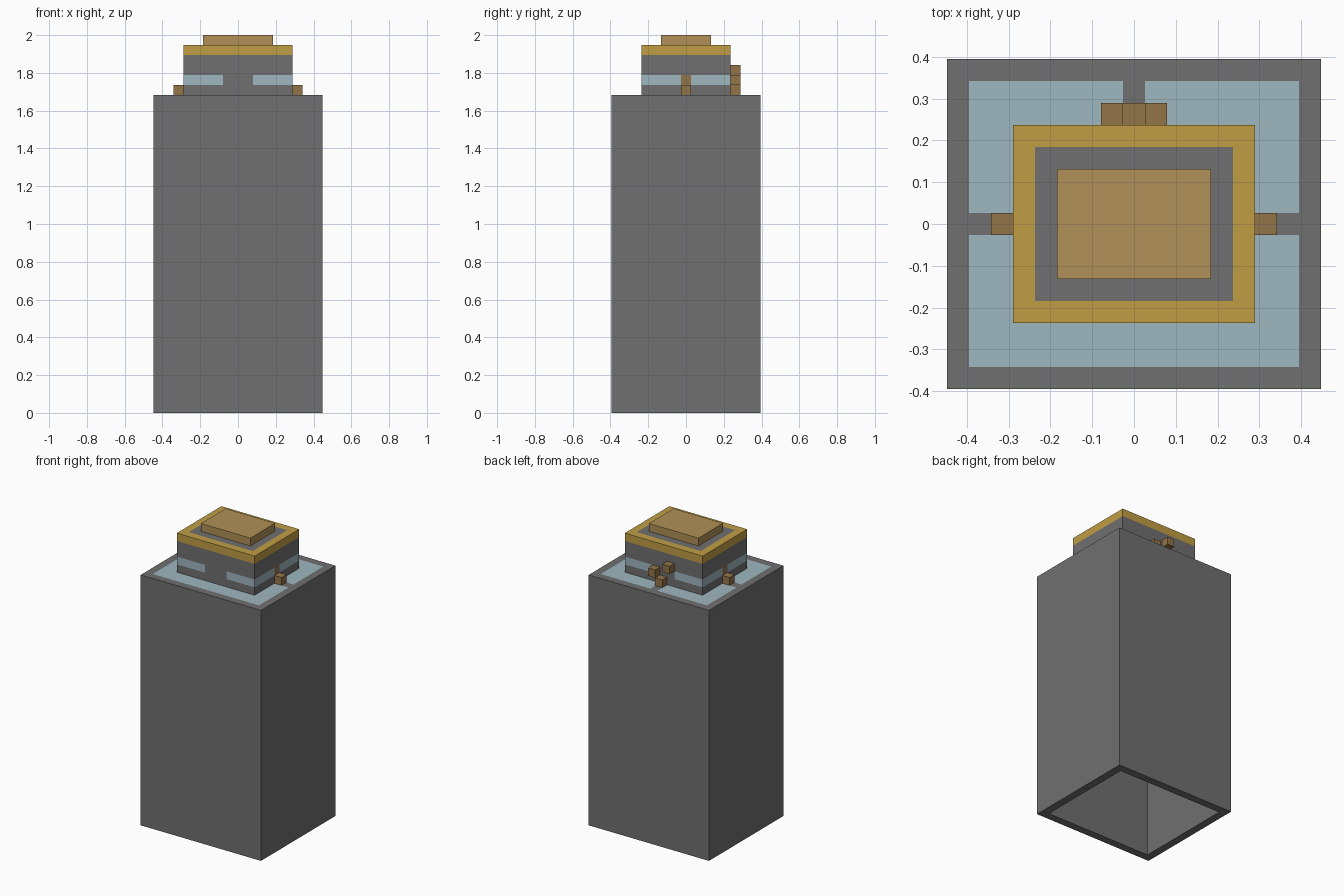
import bpy
import bmesh
from mathutils import Vector

if "Cube" in bpy.data.objects:
    bpy.data.objects.remove(bpy.data.objects["Cube"])

U = 2 / 38  # one block unit


def make_material(name, rgb):
    m = bpy.data.materials.new(name)
    lin = [((c / 255 + 0.055) / 1.055) ** 2.4 for c in rgb]
    m.diffuse_color = (*lin, 1)
    m.use_nodes = True
    m.node_tree.nodes["Principled BSDF"].inputs["Base Color"].default_value = m.diffuse_color
    return m


STONE = make_material("grey stone", (112, 112, 112))
GLASS = make_material("pale blue glass", (158, 183, 192))
GOLD = make_material("gold trim", (192, 158, 68))
TAN = make_material("tan wood", (176, 144, 87))
BROWN = make_material("brown wood", (147, 117, 74))


def box_mesh(x0, x1, y0, y1, z0, z1):
    bm = bmesh.new()
    bmesh.ops.create_cube(bm, size=1)
    for v in bm.verts:
        v.co = Vector((x1 if v.co.x > 0 else x0,
                       y1 if v.co.y > 0 else y0,
                       z1 if v.co.z > 0 else z0)) * U
    bm.normal_update()
    return bm


def cut(bm, axis, values, keep):
    """Slice the chosen faces at the given positions along one axis."""
    for value in values:
        no = Vector((0, 0, 0))
        no[axis] = 1
        faces = [f for f in bm.faces if keep(f)]
        geom = set(faces)
        for f in faces:
            geom.update(f.edges)
            geom.update(f.verts)
        bmesh.ops.bisect_plane(bm, geom=list(geom), plane_co=no * value * U,
                               plane_no=no, dist=1e-6)
        bm.normal_update()


def finish(bm, name, materials, rule=None):
    if rule:
        for f in bm.faces:
            f.material_index = rule(f.calc_center_median() / U, f.normal)
    me = bpy.data.meshes.new(name)
    bm.to_mesh(me)
    bm.free()
    for m in materials:
        me.materials.append(m)
    ob = bpy.data.objects.new(name, me)
    bpy.context.collection.objects.link(ob)
    return ob


# Hollow tower, open below, with glass panels set in the roof
bm = box_mesh(-8.5, 8.5, -7.5, 7.5, 0, 32)
bottom = min(bm.faces, key=lambda f: f.calc_center_median().z)
bmesh.ops.inset_region(bm, faces=[bottom], thickness=U, use_even_offset=True)
ext = bmesh.ops.extrude_face_region(bm, geom=[bottom])
moved = [g for g in ext["geom"] if isinstance(g, bmesh.types.BMVert)]
bmesh.ops.translate(bm, verts=moved, vec=(0, 0, 31 * U))
if bottom.is_valid:
    bmesh.ops.delete(bm, geom=[bottom], context='FACES')
bmesh.ops.recalc_face_normals(bm, faces=bm.faces)


def is_roof(f):
    return f.calc_center_median().z > 31.9 * U


cut(bm, 0, (-7.5, -0.5, 0.5, 7.5), is_roof)
cut(bm, 1, (-6.5, -0.5, 0.5, 6.5), is_roof)


def roof_rule(c, n):
    if c.z < 31.9 or abs(c.x) > 7.5 or abs(c.y) > 6.5:
        return 0
    if abs(c.y) < 0.5 or (abs(c.x) < 0.5 and c.y > 0):
        return 0
    return 1


finish(bm, "tower", [STONE, GLASS], roof_rule)

# Upper room with window strips, side hatches and a gold rim
bm = box_mesh(-5.5, 5.5, -4.5, 4.5, 32, 37)
cut(bm, 2, (33, 34, 36), lambda f: abs(f.normal.z) < 0.5)


def is_band(f):
    return abs(f.normal.z) < 0.5 and 33 < f.calc_center_median().z / U < 34


def is_top(f):
    return f.normal.z > 0.5


cut(bm, 0, (-1.5, 1.5), is_band)
cut(bm, 1, (-0.5, 0.5), is_band)
cut(bm, 0, (-4.5, 4.5), is_top)
cut(bm, 1, (-3.5, 3.5), is_top)


def room_rule(c, n):
    if n.z > 0.5:
        return 0 if abs(c.x) < 4.5 and abs(c.y) < 3.5 else 2
    if c.z > 36:
        return 2
    if 33 < c.z < 34:
        if abs(n.y) > 0.5:
            return 1 if abs(c.x) > 1.5 else 0
        return 1 if abs(c.y) > 0.5 else 3
    return 0


floor = [f for f in bm.faces if f.normal.z < -0.5]
bmesh.ops.delete(bm, geom=floor, context='FACES_ONLY')
finish(bm, "upper_room", [STONE, GLASS, GOLD, BROWN], room_rule)

# Raised roof cap
finish(box_mesh(-3.5, 3.5, -2.5, 2.5, 37, 38), "roof_cap", [TAN])

# Steps at both sides and the climbing blocks on the back wall
for name, x, y, z in (("left_step", -6, 0, 32), ("right_step", 6, 0, 32),
                      ("back_step_low", 0, 5, 32), ("back_step_middle", 1, 5, 33),
                      ("back_step_high", -1, 5, 34)):
    finish(box_mesh(x - 0.5, x + 0.5, y - 0.5, y + 0.5, z, z + 1), name, [BROWN])
